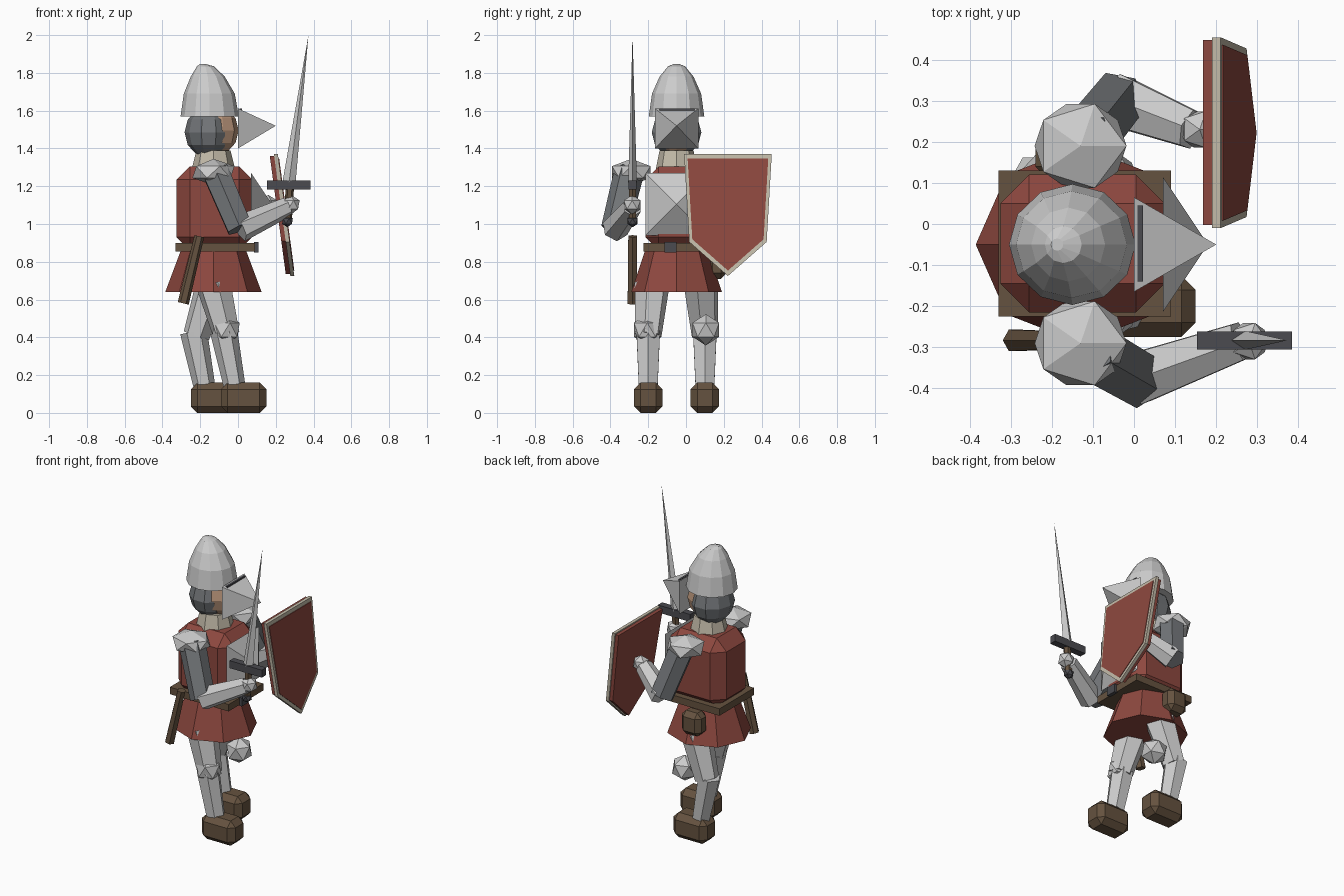
import bpy, bmesh
from math import cos, sin, pi
from mathutils import Vector, Matrix

if "Cube" in bpy.data.objects:
    bpy.data.objects.remove(bpy.data.objects["Cube"])

CX, CY = -0.13, -0.05          # body axis


def material(name, rgb):
    m = bpy.data.materials.new(name)
    m.diffuse_color = (*rgb, 1)
    m.use_nodes = True
    m.node_tree.nodes["Principled BSDF"].inputs["Base Color"].default_value = m.diffuse_color
    return m


RED = material("red_cloth", (0.27, 0.065, 0.05))
BROWN = material("leather", (0.13, 0.085, 0.05))
CREAM = material("linen", (0.55, 0.50, 0.40))
SKIN = material("skin", (0.50, 0.31, 0.20))
MAIL = material("mail", (0.17, 0.18, 0.19))
DARK = material("dark_metal", (0.07, 0.07, 0.08))


def finish(name, bm, mat=None):
    bmesh.ops.recalc_face_normals(bm, faces=bm.faces)
    me = bpy.data.meshes.new(name)
    bm.to_mesh(me)
    bm.free()
    ob = bpy.data.objects.new(name, me)
    bpy.context.collection.objects.link(ob)
    if mat:
        me.materials.append(mat)
    return ob


def box(name, lo, hi, mat=None, bevel=0):
    lo, hi = Vector(lo), Vector(hi)
    bm = bmesh.new()
    bmesh.ops.create_cube(bm, size=1)
    for v in bm.verts:
        v.co = (lo + hi) / 2 + v.co * (hi - lo)
    if bevel:
        bmesh.ops.bevel(bm, geom=bm.edges[:], offset=bevel, segments=1,
                        affect='EDGES', profile=0.5)
    return finish(name, bm, mat)


def tube(name, a, b, r1, r2, mat=None, sides=6):
    a, b = Vector(a), Vector(b)
    d = b - a
    bm = bmesh.new()
    rot = d.to_track_quat('Z', 'Y').to_matrix().to_4x4()
    bmesh.ops.create_cone(bm, cap_ends=True, segments=sides, radius1=r1, radius2=r2,
                          depth=d.length, matrix=Matrix.Translation((a + b) / 2) @ rot)
    return finish(name, bm, mat)


def ball(name, c, scale, mat=None):
    bm = bmesh.new()
    bmesh.ops.create_icosphere(bm, subdivisions=1, radius=1,
                               matrix=Matrix.Translation(c) @ Matrix.Diagonal((*scale, 1)))
    return finish(name, bm, mat)


def hull(name, pts, mat=None):
    bm = bmesh.new()
    for p in pts:
        bm.verts.new(p)
    bmesh.ops.convex_hull(bm, input=bm.verts[:])
    bmesh.ops.dissolve_limit(bm, angle_limit=0.02, verts=bm.verts[:], edges=bm.edges[:])
    return finish(name, bm, mat)


def lathe(name, rings, sides, mat=None):
    """Rings of (centre x, rx, ry, z), closed at both ends."""
    bm = bmesh.new()
    loops = [[bm.verts.new((x + rx * cos(2 * pi * i / sides), CY + ry * sin(2 * pi * i / sides), z))
              for i in range(sides)] for x, rx, ry, z in rings]
    for p, q in zip(loops, loops[1:]):
        for i in range(sides):
            j = (i + 1) % sides
            bm.faces.new((p[i], p[j], q[j], q[i]))
    bm.faces.new(loops[0])
    bm.faces.new(loops[-1])
    return finish(name, bm, mat)


# Legs, one stepping forward and one back
for side, s, dx in (("right", -1, 0.0), ("left", 1, -0.16)):
    y = CY + 0.15 * s
    box(side + "_boot", (-0.09 + dx, y - 0.075, 0), (0.15 + dx, y + 0.075, 0.16), BROWN, 0.035)
    knee = -0.06 + dx
    tube(side + "_shin", (knee - 0.015, y, 0.43), (-0.02 + dx, y, 0.15), 0.072, 0.058)
    tube(side + "_thigh", (-0.13, y - 0.02 * s, 0.68), (knee, y, 0.41), 0.095, 0.072)
    ball(side + "_knee_guard", (-0.065, CY + 0.155 * s, 0.44), (0.083,) * 3)
    ball(side + "_shoulder_guard", (-0.13, CY + 0.24 * s, 1.275), (0.125, 0.12, 0.07))

# Tunic, belt and gear on it
lathe("skirt", [(CX, 0.255, 0.24, 0.64), (CX, 0.165, 0.16, 0.88)], 8, RED)
box("tunic", (-0.325, -0.215, 0.86), (0.075, 0.12, 1.305), RED, 0.07)
box("belt", (-0.33, -0.225, 0.855), (0.09, 0.13, 0.9), BROWN)
box("belt_buckle", (0.085, -0.115, 0.85), (0.108, -0.05, 0.905), DARK)
box("pouch", (-0.24, 0.11, 0.71), (-0.1, 0.215, 0.86), BROWN, 0.03)
tube("scabbard", (-0.29, -0.283, 0.58), (-0.205, -0.283, 0.935), 0.03, 0.026, BROWN)
hull("chest_plate", [(0.07, y, z) for y in (-0.215, 0.115) for z in (0.94, 1.27)]
     + [(0.18, CY, 1.105)])

# Head: collar, face, mail hood, helmet and raised visor
lathe("collar", [(CX, 0.115, 0.11, 1.29), (CX, 0.09, 0.09, 1.39)], 8, CREAM)
ANG = [i * pi / 6 for i in range(1, 6)]
lathe("face", [(-0.115, 0.118 * sin(t), 0.108 * sin(t), 1.495 - 0.13 * cos(t)) for t in [0.15] + ANG],
      10, SKIN)
hood = lathe("mail_hood", [(-0.155, 0.128 * sin(t), 0.138 * sin(t), 1.485 - 0.135 * cos(t))
                           for t in [0.2] + ANG], 10, MAIL)
bm = bmesh.new()
bm.from_mesh(hood.data)
bmesh.ops.bisect_plane(bm, geom=bm.verts[:] + bm.edges[:] + bm.faces[:],
                       plane_co=(-0.07, 0, 0), plane_no=(1, 0, 0), clear_outer=True)
bmesh.ops.holes_fill(bm, edges=[e for e in bm.edges if e.is_boundary])
bm.to_mesh(hood.data)
bm.free()
lathe("helmet", [(-0.15, 0.154, 0.147, 1.57), (-0.152, 0.135, 0.13, 1.69), (-0.16, 0.09, 0.09, 1.78),
                 (-0.172, 0.045, 0.045, 1.835), (-0.187, 0.015, 0.015, 1.847)], 12)
hull("visor", [(0.0, CY + s * 0.115, z) for s in (-1, 1) for z in (1.4, 1.612)]
     + [(0.2, CY, 1.52)])
box("visor_slit", (0.008, -0.14, 1.595), (0.022, 0.045, 1.612), DARK)

# Arms: (shoulder, elbow, wrist)
for side, a, b, c in (("right", (-0.12, -0.3, 1.28), (0.01, -0.375, 0.975), (0.26, -0.285, 1.09)),
                      ("left", (-0.12, 0.2, 1.28), (-0.04, 0.3, 0.975), (0.14, 0.23, 1.09))):
    tube(side + "_upper_arm", a, b, 0.08, 0.075, MAIL)
    tube(side + "_forearm", b, c, 0.072, 0.052)
    ball(side + "_glove", Vector(c) + Vector((0.02, 0, 0.012)), (0.052,) * 3)

# Sword
SY = -0.283
hull("sword_blade", [(0.235, SY, 1.22), (0.305, SY, 1.22), (0.27, SY - 0.023, 1.22),
                     (0.27, SY + 0.023, 1.22), (0.373, SY, 2.0)])
box("sword_guard", (0.153, SY - 0.022, 1.183), (0.384, SY + 0.022, 1.231), DARK)
tube("sword_grip", (0.262, SY, 1.0), (0.275, SY, 1.2), 0.022, 0.022, BROWN)
ball("sword_pommel", (0.262, SY, 1.015), (0.032,) * 3, DARK)

# Shield: stacked leaning plates of one outline
OUTLINE = [(-0.232, 1.37), (0.232, 1.37), (0.205, 0.905), (0.0, 0.725), (-0.205, 0.905)]


def shield_plate(name, k, back, front, mat):
    pts = []
    for y, z in OUTLINE:
        z = 1.08 + (z - 1.08) * k
        lean = 0.185 + (1.37 - z) * 0.135
        pts += [(lean + back, 0.222 + y * k, z), (lean + front, 0.222 + y * k, z)]
    hull(name, pts, mat)


shield_plate("shield_back", 0.97, -0.018, 0.01, RED)
shield_plate("shield_rim", 1.0, 0.005, 0.026, CREAM)
shield_plate("shield_face", 0.92, 0.01, 0.03, RED)
